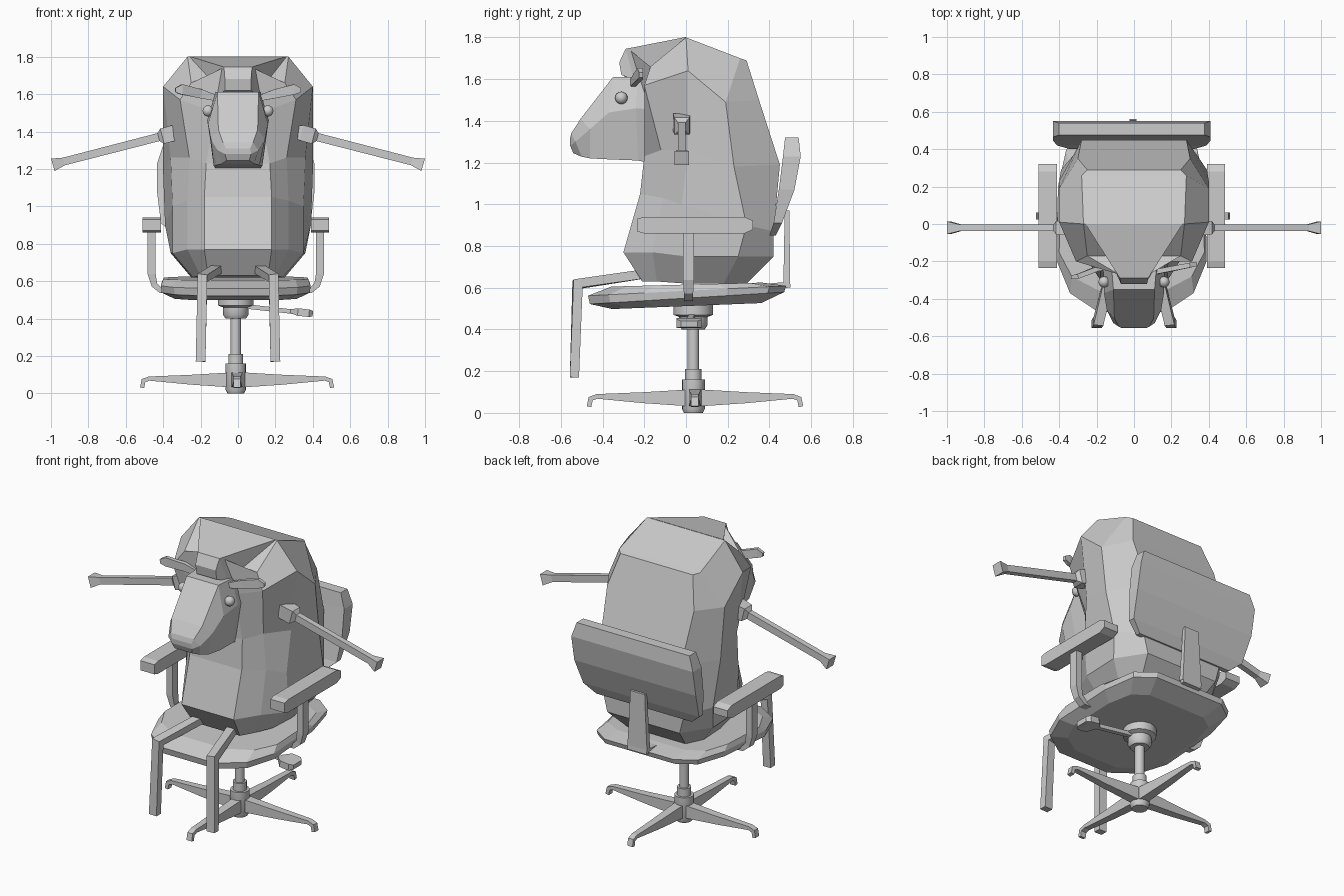
import bpy
import bmesh
import math
from mathutils import Vector

cube = bpy.data.objects.get("Cube")
if cube:
    bpy.data.objects.remove(cube, do_unlink=True)

# One plain grey for everything
grey = bpy.data.materials.new("plain_grey")
grey.use_nodes = True
colour = (0.6, 0.6, 0.6, 1)
grey.diffuse_color = colour
grey.node_tree.nodes["Principled BSDF"].inputs["Base Color"].default_value = colour

SIDES = (("left", 1), ("right", -1))
X, Y, Z = Vector((1, 0, 0)), Vector((0, 1, 0)), Vector((0, 0, 1))
CX, CY = -.012, .035  # axis of the chair


def finish(name, bm, smooth=False):
    bmesh.ops.recalc_face_normals(bm, faces=bm.faces)
    mesh = bpy.data.meshes.new(name)
    bm.to_mesh(mesh)
    bm.free()
    mesh.materials.append(grey)
    obj = bpy.data.objects.new(name, mesh)
    bpy.context.collection.objects.link(obj)
    if smooth:
        bpy.ops.object.select_all(action='DESELECT')
        obj.select_set(True)
        bpy.context.view_layer.objects.active = obj
        bpy.ops.object.shade_smooth_by_angle(angle=math.radians(40))
    return obj


def loft(name, rings, strip_caps=False, smooth=False):
    """Skin closed rings of points; caps are n-gons or left-right strips."""
    bm = bmesh.new()
    loops = [[bm.verts.new(p) for p in ring] for ring in rings]
    n = len(loops[0])
    for a, b in zip(loops, loops[1:]):
        for i in range(n):
            j = (i + 1) % n
            bm.faces.new((a[i], a[j], b[j], b[i]))
    for ring in (loops[0], loops[-1]):
        if strip_caps:
            for i in range(n // 2 - 1):
                bm.faces.new((ring[i], ring[i + 1], ring[n - 2 - i], ring[n - 1 - i]))
        else:
            bm.faces.new(ring)
    return finish(name, bm, smooth)


def mirrored_loft(name, halves, centre=0):
    """Each half ring lies on the +x side and is completed by its mirror image."""
    rings = [[(centre + x, y, z) for x, y, z in h] +
             [(centre - x, y, z) for x, y, z in reversed(h)] for h in halves]
    return loft(name, rings, strip_caps=True)


def bar(name, points, sizes, side):
    """Rectangular bar along a path; sizes are half widths along side and across."""
    pts = [Vector(p) for p in points]
    rings = []
    for i, p in enumerate(pts):
        before = (p - pts[i - 1]).normalized() if i else None
        after = (pts[i + 1] - p).normalized() if i + 1 < len(pts) else None
        t = ((before or after) + (after or before)).normalized()
        v = t.cross(side).normalized()
        u = v.cross(t)
        mitre = max(0.6, t.dot(after or before))
        hu, hv = sizes[i] if isinstance(sizes, list) else sizes
        u, v = u * hu, v * (hv / mitre)
        rings.append([p + u + v, p - u + v, p - u - v, p + u - v])
    return loft(name, rings)


def lathe(name, profile, cx, cy, sides=16):
    angles = [math.tau * i / sides for i in range(sides)]
    rings = [[(cx + r * math.cos(a), cy + r * math.sin(a), z) for a in angles]
             for r, z in profile]
    return loft(name, rings, smooth=True)


# Woolly body: front, front corner, side, back corner, back of each ring
mirrored_loft("woolly_body", [
    [(.16, -.21, .63), (.2, -.14, .63), (.24, 0, .62), (.25, .18, .62), (.2, .29, .62)],
    [(.18, -.3, .77), (.27, -.16, .77), (.35, 0, .75), (.36, .25, .75), (.25, .42, .75)],
    [(.18, -.22, 1.05), (.27, -.11, 1.03), (.35, -.02, 1), (.39, .29, .9), (.28, .42, .87)],
    [(.17, -.2, 1.23), (.26, -.12, 1.26), (.36, .01, 1.26), (.4, .23, 1.18), (.28, .45, 1.19)],
    [(.12, -.2, 1.5), (.31, -.2, 1.57), (.4, .01, 1.64), (.4, .19, 1.49), (.3, .35, 1.5)],
    [(.08, -.27, 1.74), (.25, -.17, 1.66), (.27, 0, 1.8), (.28, .26, 1.7), (.25, .29, 1.69)],
])

# Fringe of wool sweeping from the top down over the forehead
mirrored_loft("wool_fringe", [
    [(.26, 0, 1.802), (.22, 0, 1.6)],
    [(.075, -.29, 1.745), (.1, -.25, 1.6)],
    [(.07, -.32, 1.68), (.07, -.31, 1.62)],
])

# Head from neck to muzzle: crown, cheek, jaw of each ring
mirrored_loft("head", [
    [(.1, -.1, 1.6), (.15, -.1, 1.45), (.1, -.1, 1.18)],
    [(.12, -.23, 1.61), (.165, -.24, 1.46), (.125, -.23, 1.21)],
    [(.11, -.35, 1.61), (.16, -.37, 1.44), (.13, -.36, 1.215)],
    [(.105, -.505, 1.41), (.145, -.46, 1.36), (.115, -.46, 1.22)],
    [(.08, -.55, 1.34), (.11, -.53, 1.3), (.085, -.5, 1.228)],
    [(.065, -.557, 1.31), (.07, -.555, 1.28), (.06, -.54, 1.245)],
])

for side, s in SIDES:
    # Eyes
    bm = bmesh.new()
    bmesh.ops.create_uvsphere(bm, u_segments=14, v_segments=8, radius=.03)
    bmesh.ops.translate(bm, verts=bm.verts, vec=(s * .16, -.31, 1.51))
    finish(side + "_eye", bm, smooth=True)

    # Ears, both swept toward the same side
    bar(side + "_ear",
        [(s * .12, -.24 - s * .015, 1.58), (s * .2, -.24, 1.602),
         (s * .3, -.25 + s * .03, 1.625), (s * .335, -.25 + s * .035, 1.62)],
        [(.013, .016), (.013, .024), (.013, .027), (.01, .012)], Y)

    # Outstretched front legs with a flared hoof
    bar(side + "_arm",
        [(s * .3, -.02, 1.4), (s * .34, -.02, 1.393), (s * .405, -.02, 1.375),
         (s * .425, -.02, 1.37), (s * .93, -.02, 1.24), (s * .99, -.02, 1.222)],
        [(.03, .03), (.042, .042), (.036, .042), (.018, .022), (.018, .021), (.034, .034)], Y)

    # Bent hind legs hanging over the seat
    bar(side + "_leg",
        [(s * .1, -.16, .672), (s * .19, -.52, .618), (s * .2, -.535, .17)],
        (.026, .022), X)

    # Armrest pad with chamfered ends
    pad = [(-.235, .03), (-.2, .04), (.28, .04), (.32, .022)]
    bar(side + "_armrest_pad", [(CX + s * .45, y, .9) for y, h in pad],
        [(.049, h) for y, h in pad], X)

    # Armrest post curving under the seat
    bar(side + "_armrest_post",
        [(CX + s * x, .012, z) for x, z in
         ((.45, .87), (.45, .64), (.435, .58), (.4, .55), (.25, .54))],
        [(.027, .021), (.027, .021), (.022, .016), (.022, .014), (.022, .014)], Y)

# Seat cushion with a thin nose and a thicker flank
outline = [(.18, -.47), (.33, -.37), (.4, -.2), (.395, .2), (.35, .4), (.24, .48)]
mirrored_loft("seat", [
    [(x * kx, y * ky, z + tilt * y) for x, y in outline]
    for kx, ky, z, tilt in ((.82, .75, .512, .03), (.99, .98, .55, .06),
                            (1, 1, .585, .05), (.97, .76, .615, .02))], CX)

# Curved backrest, listed by half width, front, back and height
mirrored_loft("backrest", [
    [(w, front, z), (w, back, z)] for w, front, back, z in (
        (.33, .4, .43, .85), (.4, .42, .46, .91), (.42, .445, .52, 1.07),
        (.42, .465, .55, 1.23), (.39, .475, .54, 1.32))], CX)

# Backrest bracket and its foot on the seat
bar("backrest_bracket", [(CX, .485, .97), (CX, .484, .85), (CX, .483, .62)],
    [(.05, .011), (.055, .013), (.068, .016)], X)
bar("bracket_foot", [(CX, .38, .605), (CX, .5, .615)], (.065, .014), X)

# Central column: hub, sleeve, gas lift and tilt housing
lathe("column", [
    (.045, 0), (.055, .02), (.055, .16), (.04, .16), (.04, .21), (.028, .21),
    (.028, .4), (.055, .4), (.068, .42), (.068, .46), (.095, .47), (.095, .52)], CX, CY)

# Four-legged base
for i, name in enumerate(("left", "back", "right", "front")):
    a = i * math.pi / 2
    out = Vector((math.cos(a), math.sin(a), 0))
    hub = Vector((-.005, .043, 0))
    bar(name + "_base_leg",
        [hub + out * r + Z * z for r, z in
         ((.03, .072), (.25, .073), (.47, .079), (.5, .068), (.508, .03))],
        [(.03, .04), (.024, .026), (.018, .011), (.018, .011), (.018, .011)],
        Z.cross(out))

# Height lever with a paddle handle
bar("height_lever", [(.04, .03, .465), (.31, .015, .435)], (.014, .012), Y)
bar("lever_paddle",
    [(.28, .015, .44), (.32, .015, .435), (.38, .015, .428), (.4, .015, .426)],
    [(.02, .01), (.06, .02), (.06, .02), (.04, .015)], Y)
